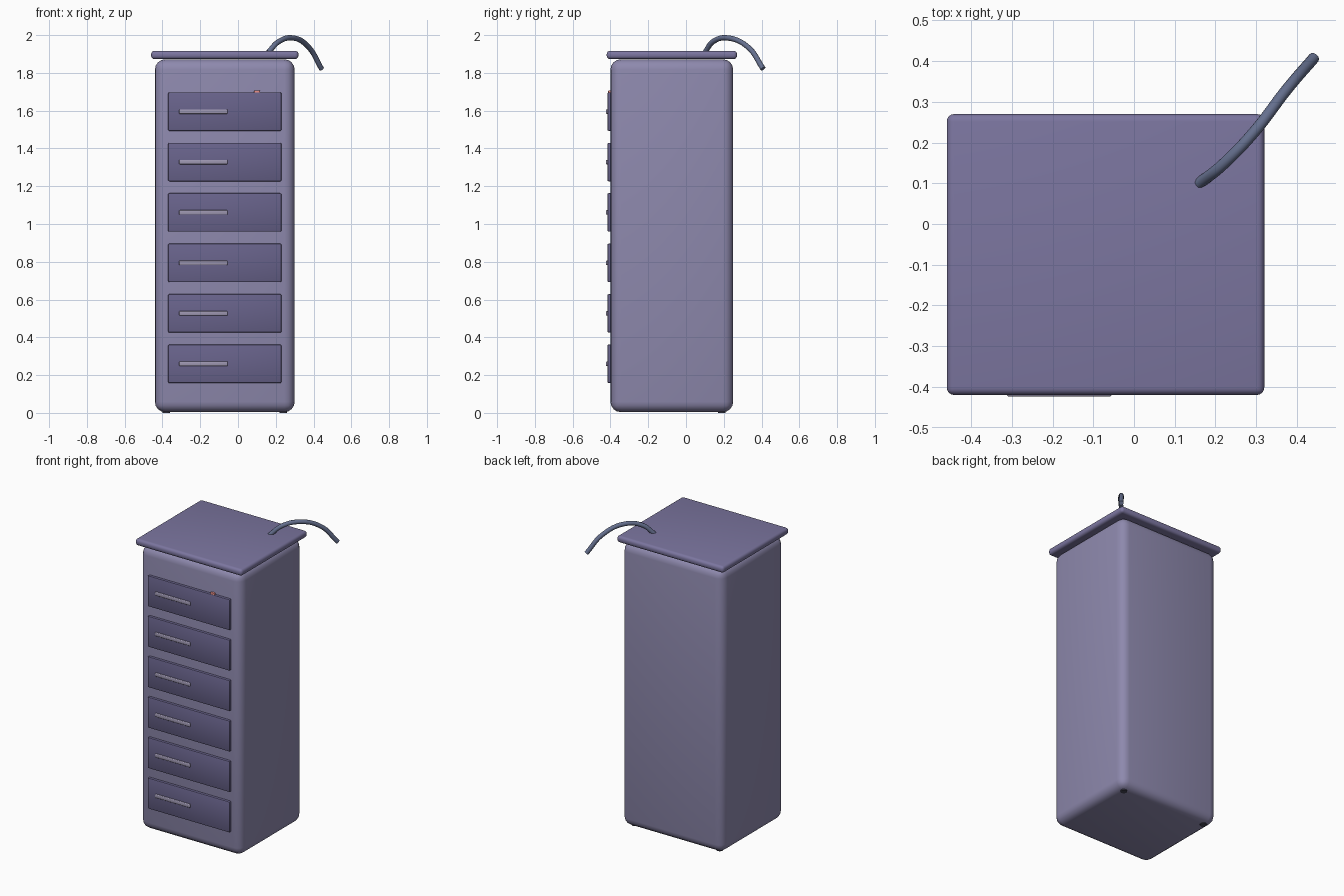
import bpy

if "Cube" in bpy.data.objects:
    bpy.data.objects.remove(bpy.data.objects["Cube"])


def material(name, color):
    m = bpy.data.materials.new(name)
    m.diffuse_color = (*color, 1)
    m.use_nodes = True
    m.node_tree.nodes["Principled BSDF"].inputs["Base Color"].default_value = m.diffuse_color
    return m


BODY = material("body_lilac", (0.27, 0.25, 0.42))
LID = material("lid_purple", (0.20, 0.18, 0.35))
DRAWER = material("drawer_purple", (0.14, 0.125, 0.26))
METAL = material("handle_grey", (0.34, 0.31, 0.44))
HOSE = material("hose_blue_grey", (0.13, 0.16, 0.27))
RED = material("light_red", (0.75, 0.25, 0.22))
DARK = material("foot_dark", (0.06, 0.06, 0.09))


def box(name, lo, hi, bevel, mat, segments=4):
    """Rounded box spanning two opposite corners."""
    bpy.ops.mesh.primitive_cube_add(
        size=1, location=[(a + b) / 2 for a, b in zip(lo, hi)])
    ob = bpy.context.object
    ob.name = name
    ob.scale = [b - a for a, b in zip(lo, hi)]
    bpy.ops.object.transform_apply(location=False, rotation=False, scale=True)
    mod = ob.modifiers.new("round", 'BEVEL')
    mod.width, mod.segments = bevel, segments
    ob.data.materials.append(mat)
    bpy.ops.object.modifier_apply(modifier=mod.name)
    bpy.ops.object.shade_smooth_by_angle()
    return ob


# Cabinet and overhanging lid
box("cabinet_body", (-0.44, -0.40, 0.004), (0.30, 0.25, 1.872), 0.055, BODY)
box("lid", (-0.46, -0.42, 1.873), (0.32, 0.27, 1.917), 0.018, LID)

# Six drawers with bar handles, bottom to top
for i in range(6):
    z = 0.26 + 0.267 * i
    box(f"drawer_{i + 1}", (-0.37, -0.416, z - 0.102), (0.23, -0.385, z + 0.102),
        0.007, DRAWER, 2)
    box(f"handle_{i + 1}", (-0.312, -0.424, z - 0.012), (-0.055, -0.41, z + 0.012),
        0.005, METAL, 3)

# Indicator peeking above the top drawer
box("indicator", (0.085, -0.413, 1.67), (0.117, -0.39, 1.707), 0.005, RED, 2)

# Feet almost hidden under the rear corners
for side, x in (("left", -0.38), ("right", 0.24)):
    bpy.ops.mesh.primitive_cylinder_add(vertices=20, radius=0.02, depth=0.03,
                                        location=(x, 0.19, 0.015))
    foot = bpy.context.object
    foot.name = f"{side}_foot"
    foot.data.materials.append(DARK)
    bpy.ops.object.shade_smooth_by_angle()

# Hose arching over the rear right corner
points = [(0.16, 0.10, 1.908), (0.215, 0.143, 1.965), (0.29, 0.22, 1.985),
          (0.375, 0.33, 1.935), (0.442, 0.408, 1.822)]
curve = bpy.data.curves.new("hose", 'CURVE')
curve.dimensions = '3D'
curve.bevel_depth = 0.014
curve.bevel_resolution = 4
curve.use_fill_caps = True
spline = curve.splines.new('BEZIER')
spline.bezier_points.add(len(points) - 1)
for bp, co in zip(spline.bezier_points, points):
    bp.co = co
    bp.handle_left_type = bp.handle_right_type = 'AUTO'
curve.materials.append(HOSE)
bpy.context.collection.objects.link(bpy.data.objects.new("hose", curve))
